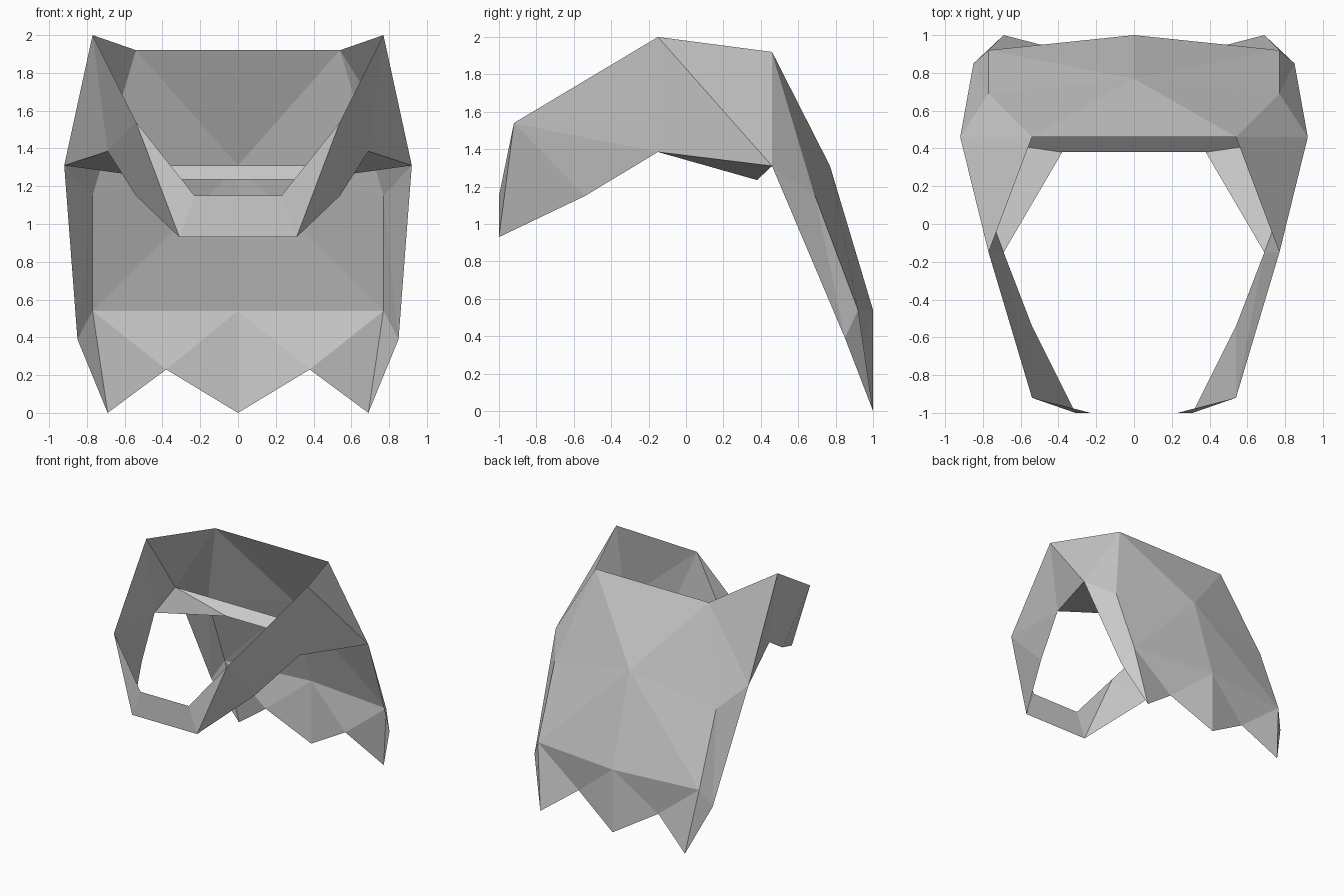
import bpy
import bmesh
from mathutils import Vector

cube = bpy.data.objects.get("Cube")
if cube:
    bpy.data.objects.remove(cube, do_unlink=True)

# One flat grey for the whole shell
grey = bpy.data.materials.new("plain_grey")
grey.use_nodes = True
colour = (0.6, 0.6, 0.6, 1.0)
grey.diffuse_color = colour
grey.node_tree.nodes["Principled BSDF"].inputs["Base Color"].default_value = colour

# Named corner points of the left half; the right half is mirrored
POINTS = {
    # side arm and front band
    "peak": (.77, -.15, 2), "crown": (.54, .46, 1.92), "temple": (.92, .46, 1.31),
    "cheek": (.54, -.92, 1.54), "jaw": (.54, -.54, 1.15), "arm_under": (.69, -.15, 1.385),
    "chin_low": (.31, -1, .93), "chin_high": (.23, -1, 1.15),
    # inner ledge
    "ledge": (.38, .38, 1.235),
    # rear sheet
    "rear_fold": (.77, .69, 1.15), "rear_hip": (.77, .92, .54), "side_hem": (.85, .85, .39),
    "side_tip": (.69, 1, 0), "notch": (.38, .92, .23),
    "spine": (0, .77, 1.31), "rear_mid": (0, 1, .54), "mid_tip": (0, 1, 0),
}


def point(name):
    """A trailing * means the same point moved onto the centre plane."""
    co = Vector(POINTS[name.rstrip("*")])
    if name.endswith("*"):
        co.x = 0
    return co


def build_part(name, faces):
    """Make a flat-shaded mirrored sheet from faces listed by corner names."""
    inside = Vector((0, .2, 1))
    bm = bmesh.new()
    verts = {}
    for face in faces:
        corners = []
        for key in face.split():
            if key not in verts:
                verts[key] = bm.verts.new(point(key))
            corners.append(verts[key])
        f = bm.faces.new(corners)
        f.normal_update()
        if f.normal.dot(f.calc_center_median() - inside) < 0:
            f.normal_flip()
    mesh = bpy.data.meshes.new(name)
    bm.to_mesh(mesh)
    bm.free()
    mesh.materials.append(grey)
    obj = bpy.data.objects.new(name, mesh)
    bpy.context.collection.objects.link(obj)
    mirror = obj.modifiers.new("mirror", "MIRROR")
    mirror.use_clip = True
    return obj


# Side arms sweeping forward from the temples
build_part("side_arms", [
    "peak crown temple",
    "peak temple arm_under",
    "peak arm_under cheek",
    "cheek arm_under jaw",
    "cheek jaw chin_low",
])

# Band joining the arms at the front
build_part("front_band", [
    "cheek chin_low chin_high",
    "chin_low chin_low* chin_high* chin_high",
])

# Ledge across the inside, with its side gussets
build_part("inner_ledge", [
    "temple temple* ledge* ledge",
    "arm_under temple ledge",
])

# Rear sheet falling from the crown
build_part("rear_sheet", [
    "crown* crown spine",
    "crown rear_fold spine",
    "crown temple rear_fold",
    "rear_fold rear_hip spine",
    "spine rear_hip rear_mid",
    "temple side_hem rear_fold",
    "rear_fold side_hem rear_hip",
])

# Pointed hem along the bottom of the sheet
build_part("pointed_hem", [
    "rear_hip side_hem side_tip",
    "rear_hip side_tip notch",
    "rear_hip notch rear_mid",
    "rear_mid notch mid_tip",
])
